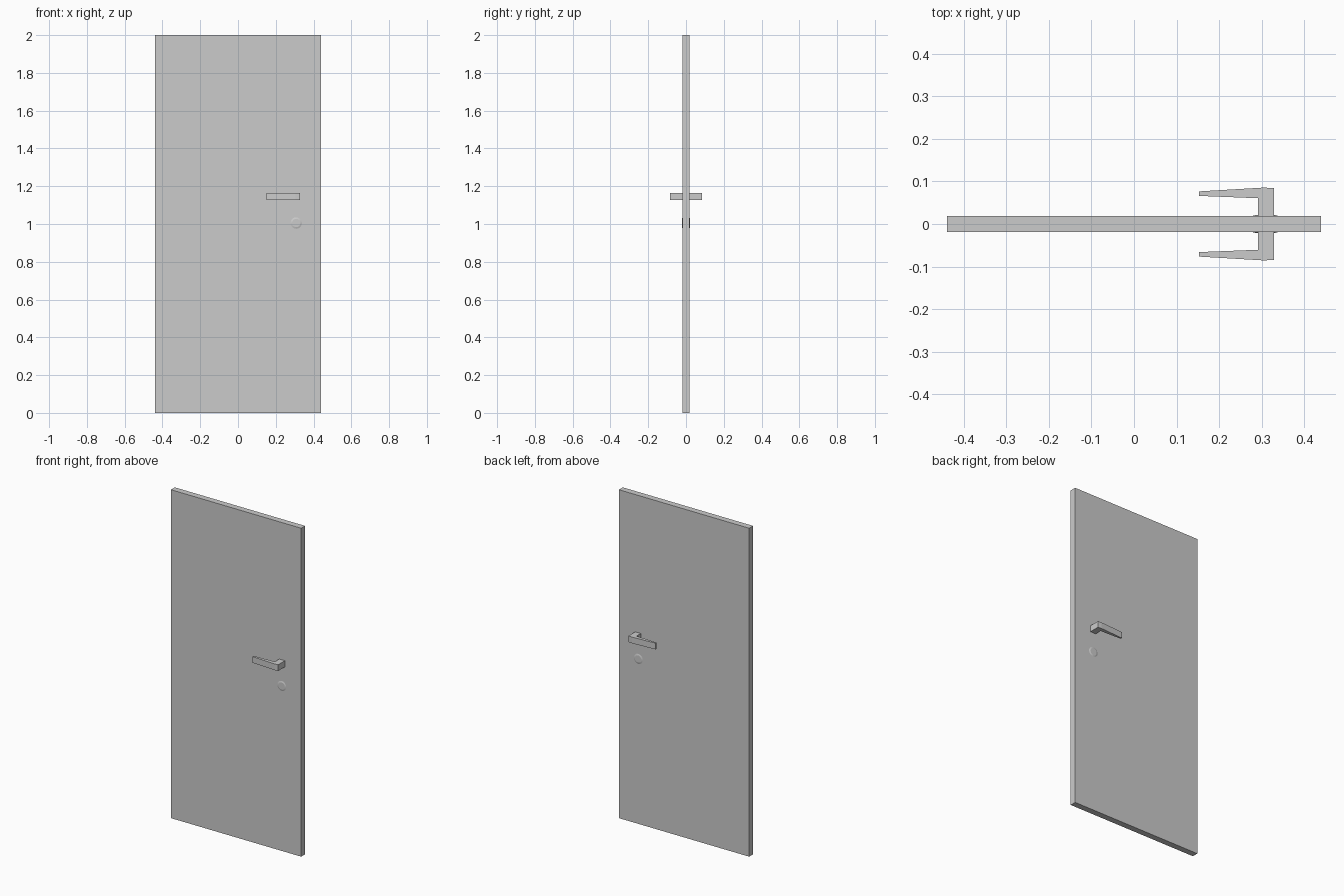
import bpy, bmesh, math

if "Cube" in bpy.data.objects:
    bpy.data.objects.remove(bpy.data.objects["Cube"])


def make_object(name, bm):
    bmesh.ops.recalc_face_normals(bm, faces=bm.faces)
    mesh = bpy.data.meshes.new(name)
    bm.to_mesh(mesh)
    bm.free()
    obj = bpy.data.objects.new(name, mesh)
    bpy.context.collection.objects.link(obj)
    return obj


def extrude_up(name, outline, z0, z1):
    """Extrude an xy outline from z0 to z1."""
    bm = bmesh.new()
    face = bm.faces.new([bm.verts.new((x, y, z0)) for x, y in outline])
    new = bmesh.ops.extrude_face_region(bm, geom=[face])["geom"]
    for v in new:
        if isinstance(v, bmesh.types.BMVert):
            v.co.z = z1
    return make_object(name, bm)


# Door slab
W, T = 0.439, 0.0188
extrude_up("door_panel", [(-W, -T), (W, -T), (W, T), (-W, T)], 0, 2)

# Lever outline seen from above: square stem and tapering grip
lever = [(0.291, T), (0.329, T), (0.329, 0.084), (0.305, 0.0855),
         (0.152, 0.0765), (0.152, 0.066), (0.291, 0.0605)]

for side, sign in (("front", -1), ("back", 1)):
    # Lever handle
    extrude_up(side + "_handle", [(x, sign * y) for x, y in lever], 1.126, 1.164)

    # Thin, slightly domed lock plate
    bm = bmesh.new()
    bmesh.ops.create_cone(bm, cap_ends=True, segments=24,
                          radius1=0.032, radius2=0.022, depth=0.003)
    plate = make_object(side + "_lock_plate", bm)
    plate.rotation_euler.x = -sign * math.pi / 2
    plate.location = (0.308, sign * (T + 0.001), 1.005)
